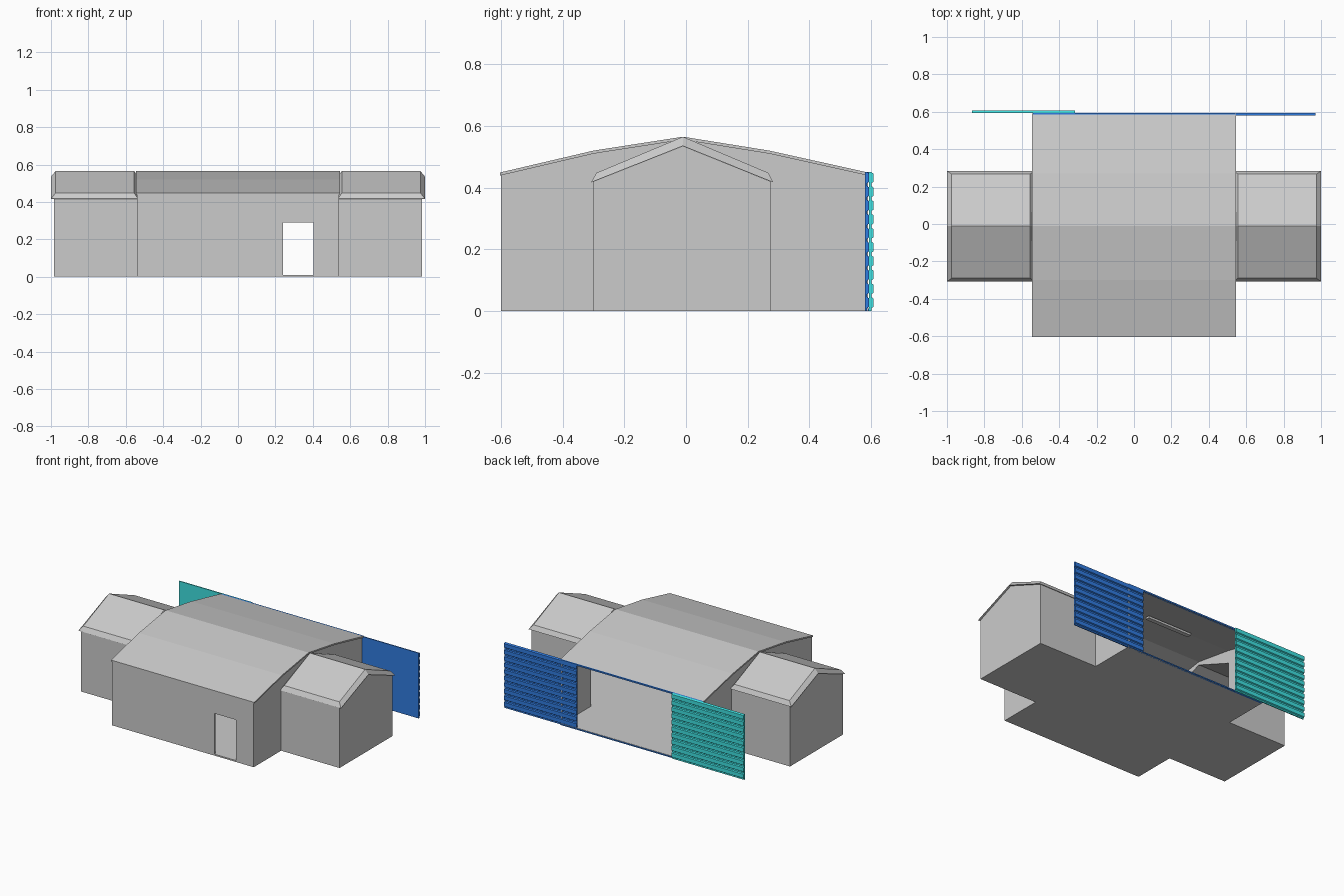
import bpy, bmesh

if "Cube" in bpy.data.objects:
    bpy.data.objects.remove(bpy.data.objects["Cube"])


def material(name, rgb):
    m = bpy.data.materials.new(name)
    m.diffuse_color = (*rgb, 1)
    m.use_nodes = True
    m.node_tree.nodes["Principled BSDF"].inputs["Base Color"].default_value = m.diffuse_color
    return m


BLUE = material("blue_paint", (0.03, 0.2, 0.75))
TEAL = material("teal_paint", (0.05, 0.75, 0.75))


def loft(name, a, b, xa, xb, caps=True, mat=None):
    """Join two matching (y, z) outlines; each outline is placed at its own x."""
    bm = bmesh.new()
    va = [bm.verts.new((xa, y, z)) for y, z in a]
    vb = [bm.verts.new((xb, y, z)) for y, z in b]
    n = len(a)
    for i in range(n):
        j = (i + 1) % n
        bm.faces.new((va[i], va[j], vb[j], vb[i]))
    if caps:
        bm.faces.new(va[::-1])
        bm.faces.new(vb)
    bmesh.ops.recalc_face_normals(bm, faces=bm.faces)
    me = bpy.data.meshes.new(name)
    bm.to_mesh(me)
    bm.free()
    ob = bpy.data.objects.new(name, me)
    bpy.context.collection.objects.link(ob)
    if mat:
        me.materials.append(mat)
    return ob


def prism(name, outline, x0, x1, mat=None):
    return loft(name, outline, outline, x0, x1, mat=mat)


def box(name, x0, x1, y0, y1, z0, z1, mat=None):
    return prism(name, [(y0, z0), (y1, z0), (y1, z1), (y0, z1)], x0, x1, mat)


T = 0.01
HALL = 0.54

# Main hall: floor, front wall around the doorway, roof
box("hall_floor", -HALL, HALL, -0.6, 0.59, 0, T)
box("front_wall_left", -HALL, 0.24, -0.6, -0.6 + T, T, 0.445)
box("front_wall_right", 0.405, HALL, -0.6, -0.6 + T, T, 0.445)
box("front_wall_over_door", 0.24, 0.405, -0.6, -0.6 + T, 0.29, 0.445)
roof = [(-0.603, 0.449), (-0.30, 0.52), (-0.01, 0.565), (0.27, 0.52), (0.59, 0.449)]
under = [(y, z - 0.01) for y, z in roof]
prism("hall_roof", roof + under[::-1], -HALL - 0.005, HALL + 0.005)

# Hall end walls are notched where the wings open into the hall
end = [(-0.6, 0), *[(max(y, -0.6), z - 0.005) for y, z in roof], (0.59, 0),
       (0.275, 0), (0.275, 0.42), (-0.01, 0.533), (-0.302, 0.42), (-0.302, 0)]
gable = [(-0.302, 0), (-0.302, 0.42), (-0.01, 0.535), (0.275, 0.42), (0.275, 0)]


def wing_roof(name, s):
    """Gabled slab whose upper surface is inset from its lower one."""
    bm = bmesh.new()
    rings = []
    for x0, x1, pts in ((0.535, 1.0, [(-0.308, 0.417), (-0.01, 0.535), (0.283, 0.417)]),
                        (0.555, 0.975, [(-0.29, 0.448), (-0.01, 0.565), (0.267, 0.448)])):
        rings.append([[bm.verts.new((s * x, y, z)) for y, z in pts] for x in (x0, x1)])
    low, top = rings
    for r in rings:
        for i in range(2):
            bm.faces.new((r[0][i], r[0][i + 1], r[1][i + 1], r[1][i]))
    for e in range(2):
        for i in range(2):
            bm.faces.new((low[e][i], low[e][i + 1], top[e][i + 1], top[e][i]))
    for i in (0, 2):
        bm.faces.new((low[0][i], low[1][i], top[1][i], top[0][i]))
    bmesh.ops.recalc_face_normals(bm, faces=bm.faces)
    me = bpy.data.meshes.new(name)
    bm.to_mesh(me)
    bm.free()
    bpy.context.collection.objects.link(bpy.data.objects.new(name, me))


# Side wings: open to the hall, closed at the outer gable
for side, s in (("left", -1), ("right", 1)):
    prism(side + "_hall_end_wall", end, s * (HALL - T), s * HALL)
    prism(side + "_wing_gable", gable, s * (0.985 - T), s * 0.985)
    box(side + "_wing_floor", s * HALL, s * 0.985, -0.302, 0.275, 0, T)
    box(side + "_wing_front_wall", s * HALL, s * 0.985, -0.302, -0.292, 0, 0.42)
    box(side + "_wing_back_wall", s * HALL, s * 0.985, 0.265, 0.275, 0, 0.42)
    wing_roof(side + "_wing_roof", s)


# Sliding doors with horizontal lapped ribs on the outside
def ribbed_door(name, x0, x1, y, mat, ribs=10, height=0.45):
    step = height / ribs
    outer = []
    for i in range(ribs):
        z = i * step
        outer += [(y + 0.007, z), (y + 0.007, z + step * 0.2),
                  (y + 0.014, z + step * 0.3), (y + 0.014, z + step * 0.9)]
    outer.append((y + 0.007, height))
    prism(name, [(y, 0), *outer, (y, height)], x0, x1, mat)


ribbed_door("blue_sliding_door", 0.42, 0.97, 0.58, BLUE)
ribbed_door("teal_sliding_door", -0.865, -0.315, 0.594, TEAL)

# Door tracks and ceiling fixture
box("lower_track", -HALL, HALL, 0.58, 0.594, 0, 0.008, BLUE)
box("upper_track", -HALL, HALL, 0.58, 0.594, 0.44, 0.45, BLUE)
box("ceiling_light", -0.2, 0.14, 0.28, 0.31, 0.48, 0.495)
